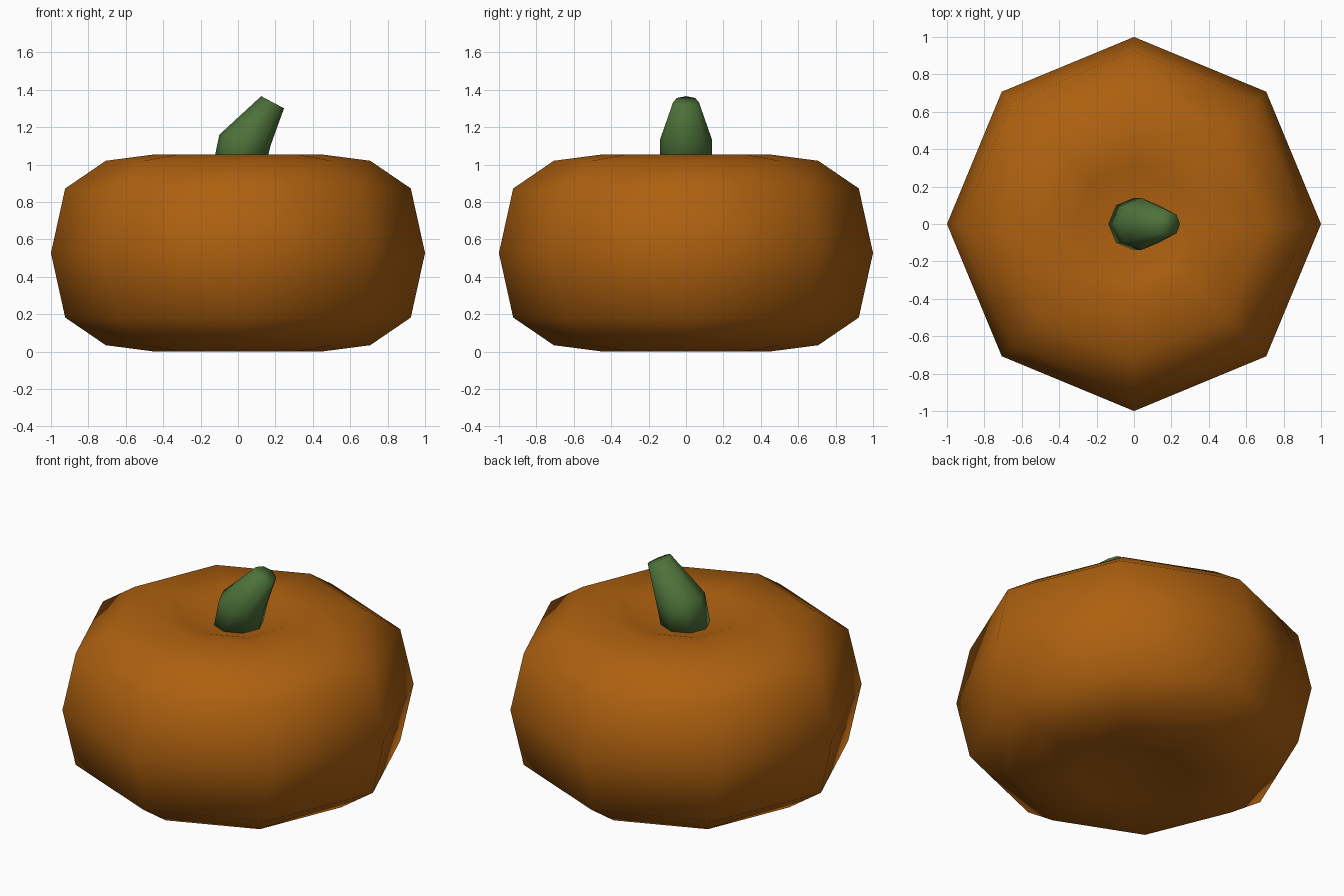
import bpy, bmesh, math
from mathutils import Vector, Matrix

if "Cube" in bpy.data.objects:
    bpy.data.objects.remove(bpy.data.objects["Cube"])

SIDES = 8


def material(name, rgb):
    m = bpy.data.materials.new(name)
    m.diffuse_color = (*rgb, 1)
    m.use_nodes = True
    m.node_tree.nodes["Principled BSDF"].inputs["Base Color"].default_value = m.diffuse_color
    return m


def loft(name, rings, mat, start=None, end=None):
    """Join octagonal rings (centre x, z, radius, tilt); ends are a point or a flat cap."""
    bm = bmesh.new()
    loops = []
    for x, z, r, tilt in rings:
        rot = Matrix.Rotation(math.radians(tilt), 3, 'Y')
        loop = []
        for i in range(SIDES):
            a = 2 * math.pi * i / SIDES
            p = rot @ Vector((r * math.cos(a), r * math.sin(a), 0))
            loop.append(bm.verts.new(p + Vector((x, 0, z))))
        loops.append(loop)
    for lo, hi in zip(loops, loops[1:]):
        for i in range(SIDES):
            j = (i + 1) % SIDES
            bm.faces.new((lo[i], lo[j], hi[j], hi[i]))
    for loop, point in ((loops[0], start), (loops[-1], end)):
        if point is None:
            bm.faces.new(loop)
        else:
            pole = bm.verts.new(point)
            for i in range(SIDES):
                bm.faces.new((loop[i], loop[(i + 1) % SIDES], pole))
    bmesh.ops.recalc_face_normals(bm, faces=bm.faces)
    for f in bm.faces:
        f.smooth = True
    me = bpy.data.meshes.new(name)
    bm.to_mesh(me)
    bm.free()
    me.materials.append(mat)
    ob = bpy.data.objects.new(name, me)
    bpy.context.collection.objects.link(ob)
    return ob


orange = material("pumpkin orange", (0.42, 0.118, 0.005))
green = material("stem green", (0.075, 0.17, 0.042))

# Pumpkin body: squashed round profile, dimpled at top and bottom alike
MID = 0.527
half = [(0.924, 0.345), (0.707, 0.493), (0.446, 0.527), (0.32, 0.515)]
profile = [(r, MID - h) for r, h in reversed(half)] + [(1.0, MID)] + [(r, MID + h) for r, h in half]
loft("pumpkin_body", [(0, z, r, 0) for r, z in profile], orange,
     start=(0, 0, MID - 0.415), end=(0, 0, MID + 0.415))

# Stem: leaning, tapered, with a flat cut tip
loft("stem", [(0.0, 0.965, 0.14, 0), (0.037, 1.13, 0.14, 12), (0.185, 1.333, 0.069, 28)], green)
